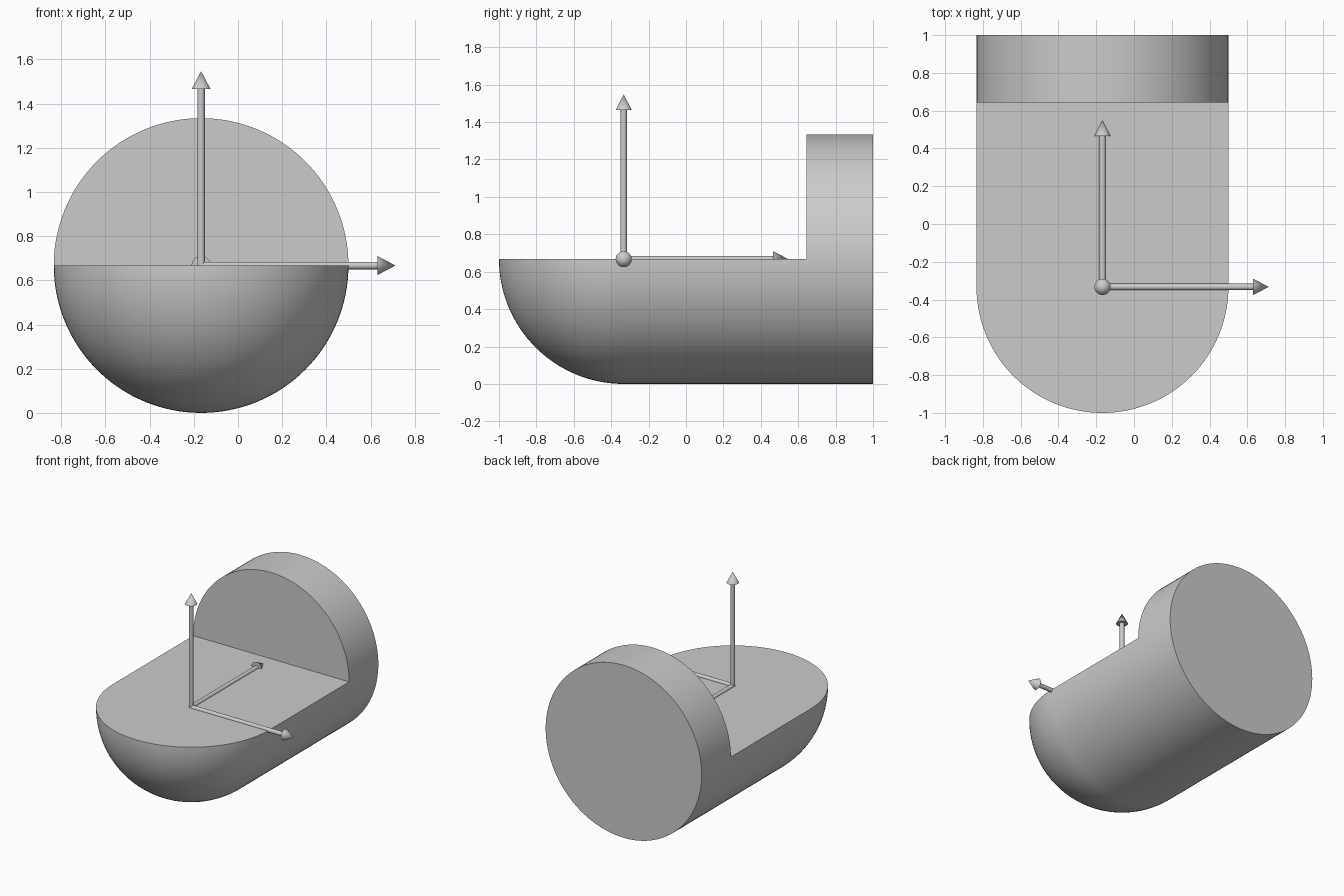
import bpy
import bmesh
from math import pi, sin, cos, atan2, radians
from mathutils import Vector

cube = bpy.data.objects.get("Cube")
if cube:
    bpy.data.objects.remove(cube, do_unlink=True)

R = 0.667                               # radius of the rounded body
ORIGIN = Vector((-0.167, -0.333, R))    # centre of the rounded nose
STEP_Y, BACK_Y = 0.643, 1.0             # front and back of the full disc
SIDES = 128

grey = bpy.data.materials.new("plain grey")
grey.use_nodes = True
colour = (0.6, 0.6, 0.6, 1)
grey.diffuse_color = colour
grey.node_tree.nodes["Principled BSDF"].inputs["Base Color"].default_value = colour


def finish(bm, name):
    """Turn a bmesh into a grey object, smooth with sharp edges."""
    bmesh.ops.recalc_face_normals(bm, faces=bm.faces)
    mesh = bpy.data.meshes.new(name)
    bm.to_mesh(mesh)
    bm.free()
    mesh.materials.append(grey)
    obj = bpy.data.objects.new(name, mesh)
    obj.location = ORIGIN
    bpy.context.collection.objects.link(obj)
    bpy.ops.object.select_all(action='DESELECT')
    obj.select_set(True)
    bpy.context.view_layer.objects.active = obj
    bpy.ops.object.shade_smooth_by_angle(angle=radians(30))
    return obj


def revolve(bm, profile, angle, steps):
    """Spin (radius, distance) points about the y axis."""
    verts = [bm.verts.new((r, y, 0)) for r, y in profile]
    edges = [bm.edges.new(pair) for pair in zip(verts, verts[1:])]
    bmesh.ops.spin(bm, geom=verts + edges, cent=(0, 0, 0), axis=(0, 1, 0),
                   angle=angle, steps=steps)
    bmesh.ops.remove_doubles(bm, verts=bm.verts, dist=1e-5)


# Lower half body: quarter-sphere nose running into a half cylinder
bm = bmesh.new()
arc = SIDES // 4
profile = [(R * sin(pi / 2 * i / arc), -R * cos(pi / 2 * i / arc)) for i in range(arc + 1)]
profile.append((R, STEP_Y - ORIGIN.y))
revolve(bm, profile, pi, SIDES // 2)
rim = [v for v in bm.verts if abs(v.co.z) < 1e-4]
rim.sort(key=lambda v: atan2(v.co.y, v.co.x))
bm.faces.new(rim)
bmesh.ops.holes_fill(bm, edges=bm.edges, sides=0)
finish(bm, "half_round_body")

# Full upright disc at the back
bm = bmesh.new()
front, back = STEP_Y - ORIGIN.y, BACK_Y - ORIGIN.y
revolve(bm, [(0, front), (R, front), (R, back), (0, back)], 2 * pi, SIDES)
finish(bm, "back_disc")

# Three arrows leaving the nose centre along x, y and z
ROD, HEAD, NECK, TIP = 0.017, 0.043, 0.798, 0.88
turns = {"side_arrow": (0, 0, -pi / 2), "rear_arrow": (0, 0, 0), "up_arrow": (pi / 2, 0, 0)}
for name, turn in turns.items():
    bm = bmesh.new()
    revolve(bm, [(0, 0), (ROD, 0), (ROD, NECK), (HEAD, NECK), (0, TIP)], 2 * pi, 32)
    finish(bm, name).rotation_euler = turn
